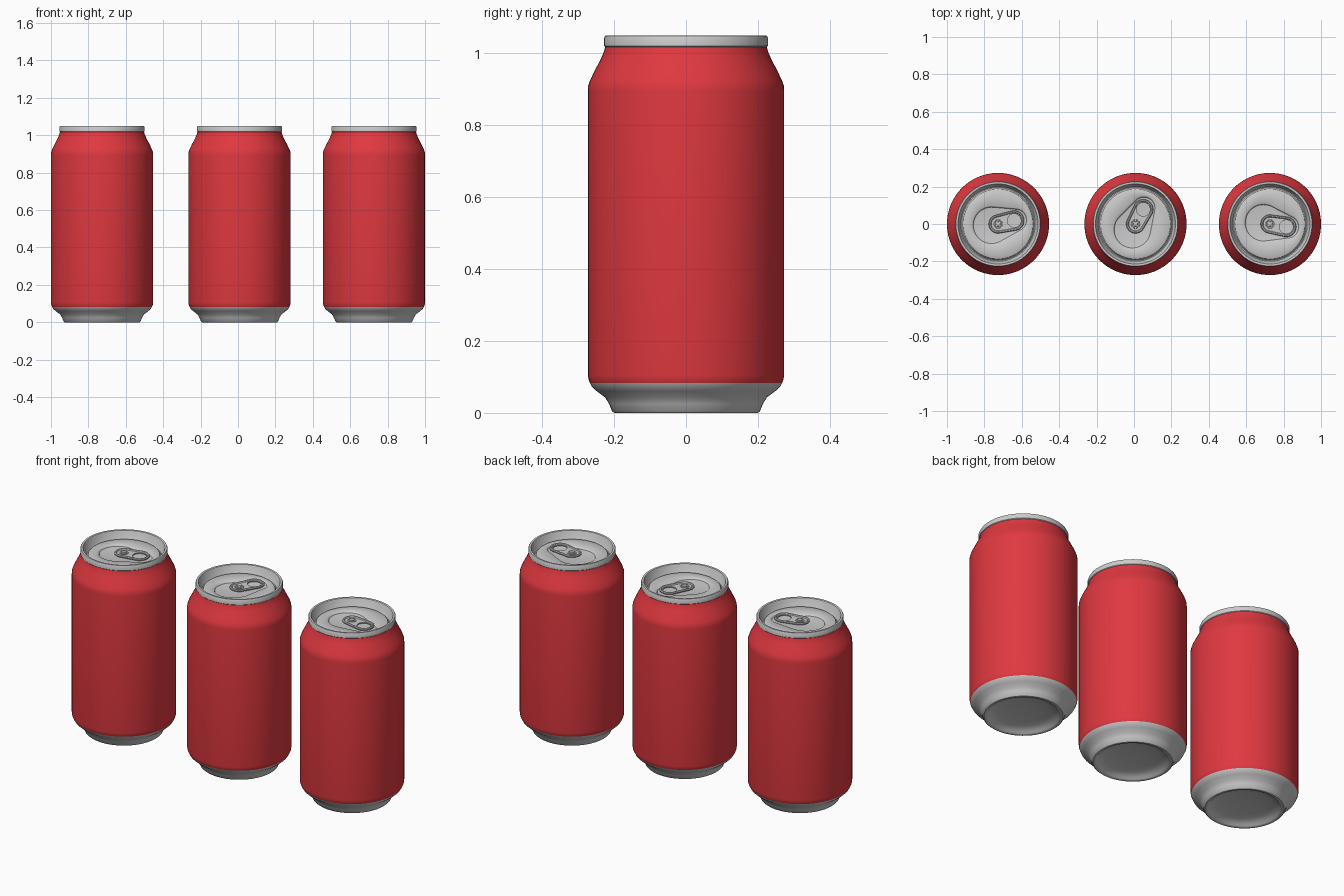
import bpy, math

if "Cube" in bpy.data.objects:
    bpy.data.objects.remove(bpy.data.objects["Cube"])

N = 64
red = bpy.data.materials.new("red_paint")
red.diffuse_color = (0.74, 0.04, 0.05, 1)
red.use_nodes = True
red.node_tree.nodes["Principled BSDF"].inputs["Base Color"].default_value = red.diffuse_color


def circle(r, z, x=0.0):
    return [(x + r * math.cos(2 * math.pi * i / N), r * math.sin(2 * math.pi * i / N), z)
            for i in range(N)]


def teardrop(x1, r1, x2, r2, z):
    """Outline around two circles lying on the x axis."""
    k = (r1 - r2) / (x2 - x1)
    pts = []
    for i in range(N):
        t = 2 * math.pi * i / N
        x, r = (x2, r2) if math.cos(t) > k else (x1, r1)
        pts.append((x + r * math.cos(t), r * math.sin(t), z))
    return pts


def loft(name, loops, cap_start=False, cap_end=False, closed=False, angle=35):
    """Mesh skinned through loops of N points."""
    verts = [p for loop in loops for p in loop]
    n = len(loops)
    faces = []
    for a in range(n if closed else n - 1):
        b = (a + 1) % n
        for j in range(N):
            k = (j + 1) % N
            faces.append((a * N + j, a * N + k, b * N + k, b * N + j))
    if cap_start:
        faces.append(tuple(reversed(range(N))))
    if cap_end:
        faces.append(tuple(range((n - 1) * N, n * N)))
    me = bpy.data.meshes.new(name)
    me.from_pydata(verts, [], faces)
    me.shade_smooth()
    me.set_sharp_from_angle(angle=math.radians(angle))
    return me


def lathe(profile):
    return [circle(r, z) for r, z in profile]


parts = {}

# Grey base with shallow domed underside
parts["base"] = loft("base", lathe([
    (0.03, 0.032), (0.09, 0.029), (0.14, 0.022), (0.175, 0.012), (0.183, 0.003),
    (0.19, 0.0), (0.2, 0.0), (0.206, 0.005), (0.214, 0.025), (0.225, 0.043),
    (0.248, 0.06), (0.262, 0.073), (0.267, 0.083)]), cap_start=True)

# Red painted wall and shoulder
parts["wall"] = loft("wall", lathe([
    (0.267, 0.083), (0.271, 0.092), (0.273, 0.105), (0.273, 0.895), (0.272, 0.91),
    (0.267, 0.925), (0.255, 0.95), (0.237, 0.985), (0.229, 1.003), (0.225, 1.018)]))
parts["wall"].materials.append(red)

# Lid: rolled rim, moat, panel and sunken teardrop
parts["lid"] = loft("lid", lathe([
    (0.225, 1.018), (0.228, 1.021), (0.228, 1.043), (0.225, 1.049), (0.22, 1.05),
    (0.214, 1.048), (0.211, 1.042), (0.203, 1.002), (0.199, 0.997), (0.194, 0.997),
    (0.19, 1.001), (0.187, 1.009), (0.182, 1.012)]) + [
    teardrop(-0.035, 0.104, 0.095, 0.066, 1.012),
    teardrop(-0.035, 0.101, 0.095, 0.063, 1.010),
    teardrop(-0.035, 0.097, 0.095, 0.059, 1.004),
    teardrop(-0.035, 0.093, 0.095, 0.055, 1.003)], cap_end=True)

# Pull tab with finger hole and rolled edge
parts["pull_tab"] = loft("pull_tab", [
    circle(0.036, 1.012, 0.088),
    teardrop(0.0, 0.044, 0.088, 0.048, 1.010),
    teardrop(0.0, 0.050, 0.088, 0.054, 1.014),
    teardrop(0.0, 0.050, 0.088, 0.054, 1.020),
    teardrop(0.0, 0.046, 0.088, 0.050, 1.024),
    teardrop(0.0, 0.040, 0.088, 0.044, 1.023),
    teardrop(0.0, 0.036, 0.088, 0.041, 1.018),
    circle(0.036, 1.018, 0.088)], closed=True)

# Rivet holding the tab, with a pressed ring around it
parts["rivet"] = loft("rivet", lathe([
    (0.024, 1.017), (0.023, 1.021), (0.02, 1.021), (0.018, 1.019), (0.013, 1.019),
    (0.012, 1.024), (0.009, 1.026)]), cap_end=True)

# Three cans, each turned differently
for i, (x, turn) in enumerate([(-0.727, 12), (0.008, 62), (0.727, -10)], 1):
    for name, me in parts.items():
        ob = bpy.data.objects.new(f"can_{i}_{name}", me)
        ob.location.x = x
        ob.rotation_euler.z = math.radians(turn)
        bpy.context.collection.objects.link(ob)
